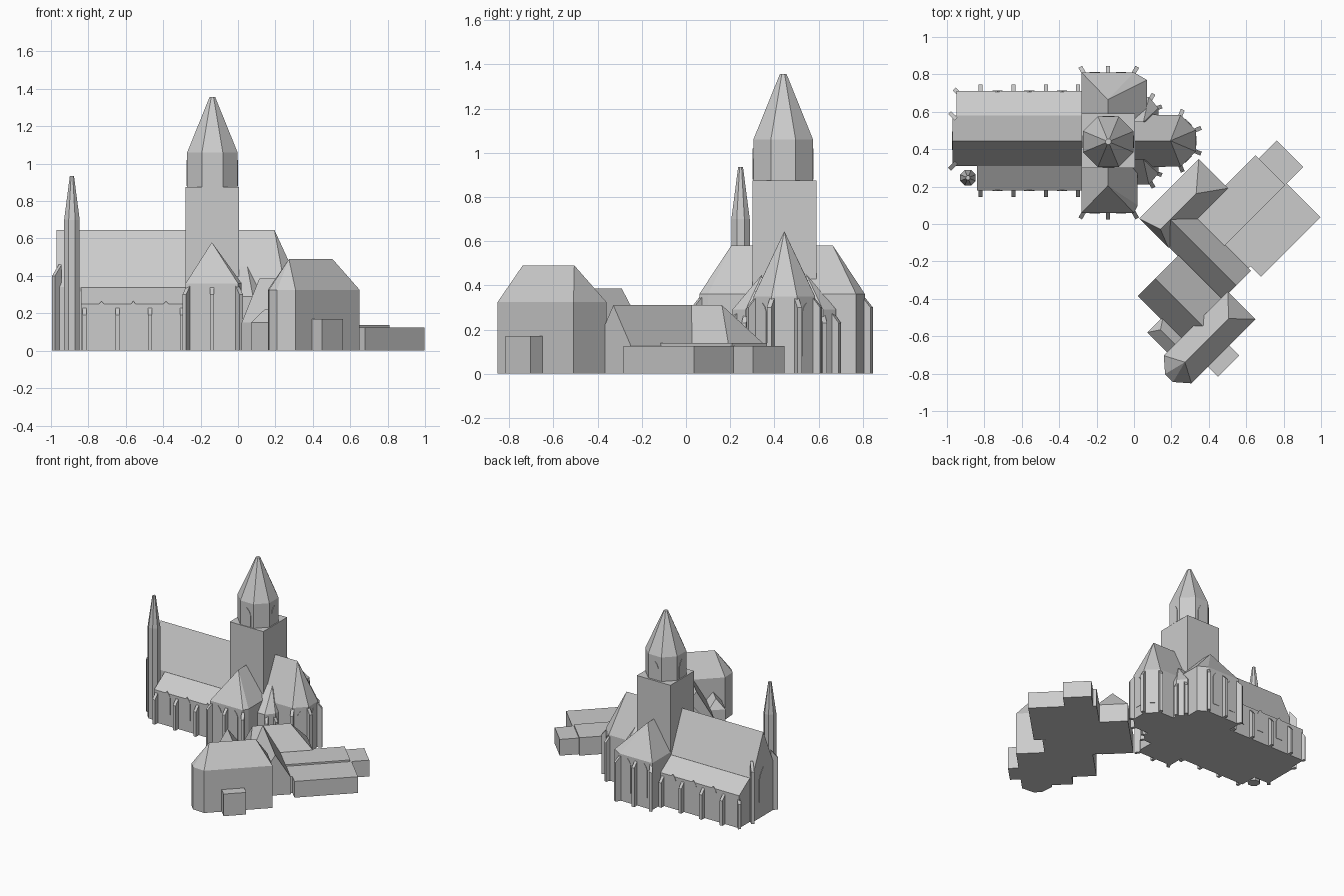
import bpy, bmesh, math
from mathutils import Vector, Matrix

if "Cube" in bpy.data.objects:
    bpy.data.objects.remove(bpy.data.objects["Cube"])

stone = bpy.data.materials.new("grey_stone")
stone.diffuse_color = (0.6, 0.6, 0.6, 1)
stone.use_nodes = True
stone.node_tree.nodes["Principled BSDF"].inputs["Base Color"].default_value = stone.diffuse_color
R2 = math.sqrt(0.5)


def finish(bm, name):
    bmesh.ops.recalc_face_normals(bm, faces=bm.faces)
    me = bpy.data.meshes.new(name)
    bm.to_mesh(me)
    bm.free()
    me.materials.append(stone)
    ob = bpy.data.objects.new(name, me)
    bpy.context.collection.objects.link(ob)
    return ob


def body(name, plan, eave, top=(), base=0.0, diag=False):
    """Convex block: plan outline raised to the eave, closed over the top points."""
    pts = [(x, y, base) for x, y in plan]
    pts += [(p[0], p[1], eave) for p in plan] + list(top)
    if diag:  # (u, v) axes run north-east and south-east
        pts = [((u + v) * R2, (u - v) * R2, z) for u, v, z in pts]
    bm = bmesh.new()
    for p in pts:
        bm.verts.new(p)
    r = bmesh.ops.convex_hull(bm, input=bm.verts[:])
    loose = [v for v in bm.verts if not v.link_faces]
    bmesh.ops.delete(bm, geom=loose, context='VERTS')
    bmesh.ops.dissolve_limit(bm, angle_limit=0.01, verts=bm.verts[:], edges=bm.edges[:])
    return finish(bm, name)


def rect(x0, x1, y0, y1):
    return [(x0, y0), (x1, y0), (x1, y1), (x0, y1)]


def ring(cx, cy, r, n, turn=0.5):
    return [(cx + r * math.cos((i + turn) * math.tau / n),
             cy + r * math.sin((i + turn) * math.tau / n)) for i in range(n)]


def buttress(x, y, deg, h, depth=0.035, w=0.022, back=0.02):
    """Sloped-top pier standing out from the wall at (x, y)."""
    a = math.radians(deg)
    d, s = Vector((math.cos(a), math.sin(a))), Vector((-math.sin(a), math.cos(a)))
    p = Vector((x, y))
    plan = [p - d * back - s * w / 2, p + d * depth - s * w / 2,
            p + d * depth + s * w / 2, p - d * back + s * w / 2]
    tops = [(q.x, q.y, h) for q in (plan[0], plan[3])]
    body("buttress", [tuple(q) for q in plan], h - 0.06, tops)


def window(x, y, deg, z0, z1, w):
    """Thin pointed-arch plate facing the given direction."""
    h, spring = z1 - z0, (z1 - z0) - w * 0.8
    prof = [(-w / 2, 0), (w / 2, 0), (w / 2, spring), (w * 0.32, spring + w * 0.45), (0, h),
            (-w * 0.32, spring + w * 0.45), (-w / 2, spring)]
    bm = bmesh.new()
    f = bm.faces.new([bm.verts.new((0, a, b)) for a, b in prof])
    ext = bmesh.ops.extrude_face_region(bm, geom=[f])
    bmesh.ops.translate(bm, vec=(0.006, 0, 0),
                        verts=[g for g in ext['geom'] if isinstance(g, bmesh.types.BMVert)])
    m = Matrix.Translation((x, y, z0)) @ Matrix.Rotation(math.radians(deg), 4, 'Z')
    bmesh.ops.transform(bm, matrix=m @ Matrix.Translation((-0.003, 0, 0)), verts=bm.verts[:])
    finish(bm, "arched_window")


CY = 0.445  # long axis of the church

# Nave with its two lean-to aisles
body("nave", rect(-0.97, -0.2, 0.31, 0.58), 0.34, [(-0.97, CY, 0.645), (-0.2, CY, 0.645)])
for side, x0, depth in ((-1, -0.84, 0.265), (1, -0.95, 0.265)):
    wall, inner = CY + side * depth, CY + side * 0.13
    body("aisle", rect(x0, -0.2, min(wall, inner), max(wall, inner)), 0.25,
         [(x0, inner, 0.34), (-0.2, inner, 0.34)])
    for x in (-0.82, -0.645, -0.47, -0.3):
        buttress(x, wall, 90 * side, 0.25)
    for x in (-0.73, -0.56, -0.385):
        window(x, wall, 90 * side, 0.09, 0.265, 0.055)
    buttress(-0.965, CY + side * 0.13, 180 - 45 * side, 0.46, 0.03)
buttress(-0.94, 0.7, 135, 0.25, 0.03)
window(-0.97, CY, 180, 0.12, 0.38, 0.1)

# Stair turret at the west front
plan = ring(-0.888, 0.247, 0.045, 8)
body("stair_turret", plan, 0.7, [(x, y, 0.935) for x, y in ring(-0.888, 0.247, 0.012, 8)])

# Transept arms with hipped ends and a canted east corner
for side, ex in ((-1, 0.02), (1, 0.07)):
    end = 0.06 if side < 0 else 0.81
    apex = end - side * 0.145
    plan = [(-0.28, CY), (-0.28, end), (0, end), (ex, end - side * 0.04), (ex, CY)]
    body("transept_arm", plan, 0.36, [(-0.14, CY, 0.58), (-0.14, apex, 0.58)])
    buttress(-0.27, end, 90 + side * 30 if side > 0 else 240, 0.36)
    buttress(-0.14, end, 90 * side, 0.36)
    buttress(0.0, end, 60 * side, 0.36)
    for x in (-0.21, -0.07):
        window(x, end, 90 * side, 0.08, 0.34, 0.055)
    # Side chapel in the angle between transept and choir
    far = CY + side * 0.235
    out = CY + side * 0.1
    body("corner_chapel", [(-0.02, out), (-0.02, far), (0.08, far), (0.13, far - side * 0.06),
                           (0.13, out)], 0.29, [(-0.02, out, 0.45), (0.05, out, 0.45)])
    buttress(0.09, far - side * 0.01, 60 * side, 0.29, 0.03)
    buttress(0.125, far - side * 0.06, 20 * side, 0.29, 0.025)

# Choir and polygonal apse
apse = [(0.192 + 0.15 * math.cos(math.radians(a)), CY + 0.15 * math.sin(math.radians(a)))
        for a in (-67.5, -22.5, 22.5, 67.5)]
body("choir", [(-0.1, 0.305), (-0.1, 0.585)] + apse[::-1], 0.35,
     [(-0.1, CY, 0.645), (0.195, CY, 0.645)])
for a in (-67.5, -22.5, 22.5, 67.5):
    t = math.radians(a)
    buttress(0.192 + 0.15 * math.cos(t), CY + 0.15 * math.sin(t), a, 0.36, 0.03)
for a in (-45, 0, 45):
    t = math.radians(a)
    window(0.192 + 0.1386 * math.cos(t), CY + 0.1386 * math.sin(t), a, 0.08, 0.32, 0.05)

# Crossing tower, octagonal lantern and spire
body("crossing_tower", rect(-0.28, 0.005, 0.30, 0.59), 0.875)
TX, TY = -0.137, 0.44
body("lantern_and_spire", ring(TX, TY, 0.146, 8), 1.06,
     [(x, y, 1.357) for x, y in ring(TX, TY, 0.016, 8)], base=0.87)
for a in (0, 90, 180, 270):
    t = math.radians(a)
    window(TX + 0.135 * math.cos(t), TY + 0.135 * math.sin(t), a, 0.88, 1.02, 0.065)

# Diagonal ranges, laid out on the north-east / south-east axes
body("east_range", rect(0.04, 0.49, 0.0, 0.22), 0.14,
     [(0.08, 0.12, 0.31), (0.35, 0.12, 0.31)], diag=True)
body("link_range", rect(0.045, 0.265, 0.02, 0.62), 0.13,
     [(0.155, 0.12, 0.31), (0.155, 0.62, 0.31)], diag=True)
body("cross_hall", rect(-0.258, 0.05, 0.286, 0.68), 0.15,
     [(-0.125, 0.286, 0.385), (-0.125, 0.68, 0.385)], diag=True)
body("great_hall", [(0.1, 0.61), (0.1, 0.82), (-0.385, 0.82), (-0.45, 0.745),
                    (-0.45, 0.685), (-0.385, 0.61)], 0.325,
     [(0.0, 0.715, 0.49), (-0.33, 0.715, 0.49)], diag=True)
body("hall_porch", rect(-0.26, -0.1, 0.78, 0.895), 0.17, diag=True)
body("side_annex", rect(-0.36, -0.24, 0.46, 0.65), 0.15,
     [(-0.30, 0.5, 0.22), (-0.30, 0.65, 0.22)], diag=True)

# Low flat-roofed wings
body("inner_wing", rect(0.1, 0.72, 0.2, 0.425), 0.138, diag=True)
body("wing_end", rect(0.7, 0.855, 0.224, 0.425), 0.125, diag=True)
body("outer_wing", rect(0.28, 0.73, 0.4, 0.68), 0.125, diag=True)
body("wing_link", rect(0.1, 0.3, 0.4, 0.6), 0.125, diag=True)
